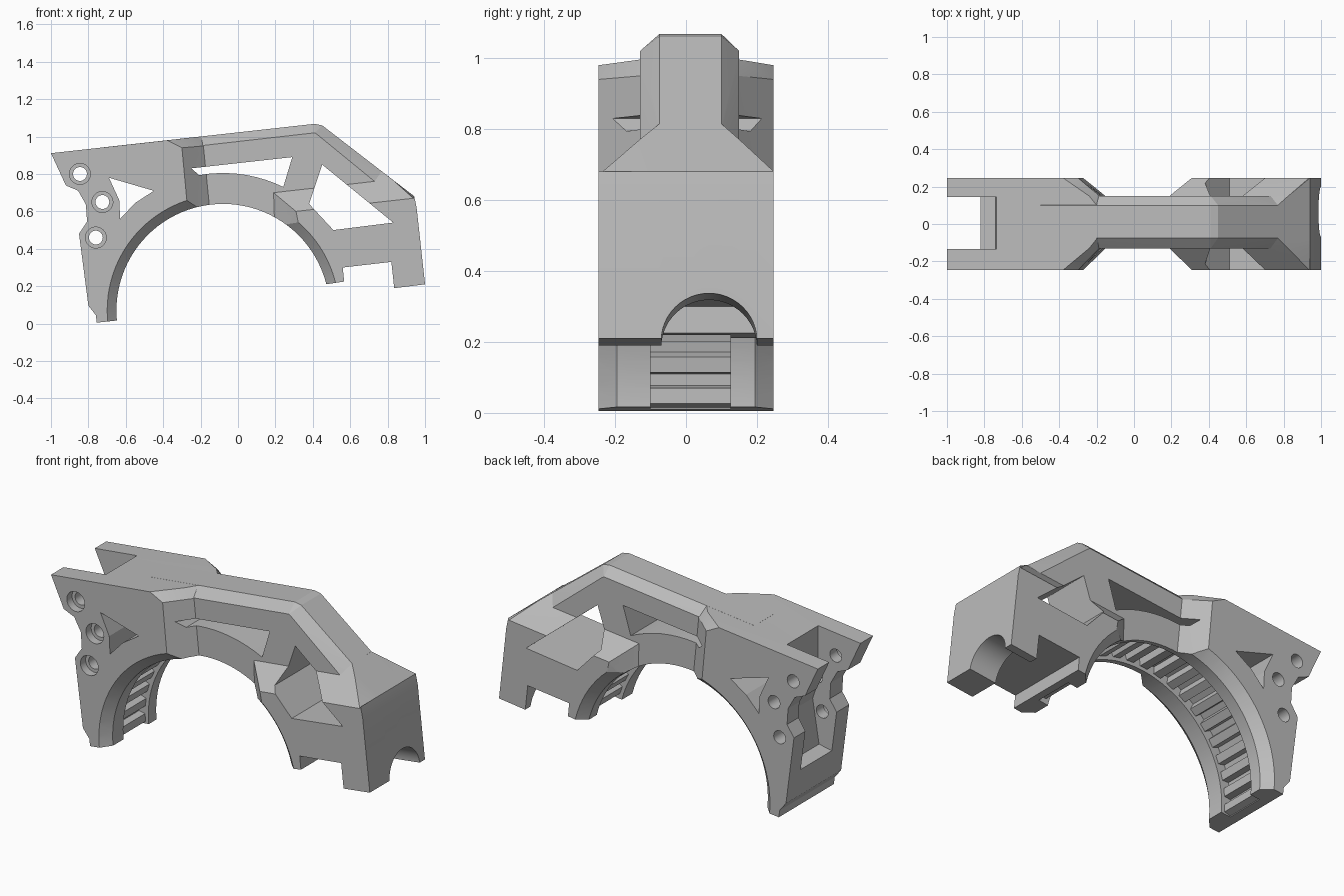
import bpy, bmesh, math
from mathutils import Vector

if "Cube" in bpy.data.objects:
    bpy.data.objects.remove(bpy.data.objects["Cube"], do_unlink=True)

grey = bpy.data.materials.new("matte grey")
grey.use_nodes = True
colour = (0.5, 0.5, 0.5, 1)
grey.diffuse_color = colour
grey.node_tree.nodes["Principled BSDF"].inputs["Base Color"].default_value = colour

BORE = (-0.08, 0.07)
SIDE = 0.247


def loft(name, sections):
    """Solid through matching x-z outlines, each given as (y, points)."""
    bm = bmesh.new()
    rings = [[bm.verts.new((x, y, z)) for x, z in pts] for y, pts in sections]
    n = len(rings[0])
    bm.faces.new(rings[0])
    bm.faces.new(rings[-1])
    for a, b in zip(rings, rings[1:]):
        for i in range(n):
            j = (i + 1) % n
            bm.faces.new((a[i], a[j], b[j], b[i]))
    # Twisted side quads become triangles so every face is flat
    bmesh.ops.triangulate(bm, faces=[f for f in bm.faces if len(f.verts) == 4 and n > 4])
    bmesh.ops.recalc_face_normals(bm, faces=bm.faces)
    mesh = bpy.data.meshes.new(name)
    bm.to_mesh(mesh)
    bm.free()
    mesh.materials.append(grey)
    obj = bpy.data.objects.new(name, mesh)
    bpy.context.collection.objects.link(obj)
    return obj


def prism(name, pts, y0=-0.4, y1=0.4):
    return loft(name, [(y0, pts), (y1, pts)])


def circle(cx, cz, r, n=32):
    return [(cx + r * math.cos(2 * math.pi * i / n), cz + r * math.sin(2 * math.pi * i / n))
            for i in range(n)]


def combine(body, other, operation):
    mod = body.modifiers.new(operation.lower(), 'BOOLEAN')
    mod.operation = operation
    mod.solver = 'EXACT'
    mod.object = other
    bpy.context.view_layer.objects.active = body
    bpy.ops.object.modifier_apply(modifier=mod.name)
    bpy.data.objects.remove(other, do_unlink=True)


# Wide lug end, tapering into the narrow bridge
lug_outline = [(-0.55, 0.027), (-0.755, 0.005), (-0.76, 0.045), (-0.80, 0.096), (-0.85, 0.48),
               (-0.807, 0.545), (-0.813, 0.636), (-0.855, 0.711), (-0.92, 0.738), (-1, 0.911)]
lug_wide = [(-0.38, 0.98), (-0.30, 0.94), (-0.24, 0.3)] + lug_outline
lug_mid = [(-0.24, 0.996), (-0.185, 0.95), (-0.12, 0.3)] + lug_outline
lug_thin = [(-0.20, 1.0), (-0.15, 0.97), (-0.09, 0.3)] + lug_outline
body = loft("bracket_body", [(-SIDE, lug_wide), (-0.13, lug_mid), (-0.08, lug_thin),
                             (0.10, lug_thin), (0.15, lug_mid), (SIDE, lug_wide)])

# Narrow bridge with chamfered top edges
ridge = [(-0.5, 0.967), (0.41, 1.068), (0.45, 1.06), (0.8, 0.79), (0.8, 0.35), (-0.5, 0.3)]
shoulder = [(-0.5, 0.917), (0.41, 1.02), (0.425, 1.01), (0.76, 0.736), (0.76, 0.35), (-0.5, 0.3)]
bridge = loft("bridge", [(-0.13, shoulder), (-0.075, ridge), (0.10, ridge), (0.15, shoulder)])
combine(body, bridge, 'UNION')

# Wide foot block with bevelled upper faces
foot_outline = [(0.942, 0.681), (0.955, 0.62), (1.0, 0.21), (0.84, 0.19), (0.57, 0.225), (0.40, 0.20)]
foot_wide = [(0.35, 0.4), (0.31, 0.60), (0.937, 0.67)] + foot_outline
foot_mid = [(0.20, 0.4), (0.19, 0.70), (0.825, 0.771)] + foot_outline
foot_thin = [(0.15, 0.4), (0.14, 0.745), (0.768, 0.815)] + foot_outline
foot = loft("foot", [(-SIDE, foot_wide), (-0.13, foot_mid), (-0.075, foot_thin),
                     (0.10, foot_thin), (0.15, foot_mid), (SIDE, foot_wide)])
combine(body, foot, 'UNION')

# Large bore with flared rims
bore = loft("bore_cutter", [(y, circle(*BORE, r, 96)) for y, r in
                            ((-0.26, 0.632), (-0.195, 0.57), (0.195, 0.57), (0.26, 0.632))])
combine(body, bore, 'DIFFERENCE')

# Toothed channel inside the bore
teeth, step = [], 2 * math.pi / 42
for i in range(42):
    for part, r in ((0, 0.59), (0.5, 0.59), (0.58, 0.628), (0.92, 0.628)):
        a = (i + part) * step
        teeth.append((BORE[0] + r * math.cos(a), BORE[1] + r * math.sin(a)))
combine(body, prism("teeth_cutter", teeth, -0.10, 0.125), 'DIFFERENCE')

# Slot between the lugs
slot = [(-1.2, 1.1), (-0.735, 1.1), (-0.735, 0.62), (-0.70, 0.52), (-0.74, 0.27), (-1.0, 0.22)]
combine(body, prism("slot_cutter", slot, -0.135, 0.145), 'DIFFERENCE')

# Windows and the gap under the foot
arc = [(BORE[0] + 0.735 * math.cos(math.radians(a)), BORE[1] + 0.735 * math.sin(math.radians(a)))
       for a in range(64, 101, 4)]
windows = {
    "bridge_window": [(-0.25, 0.83), (0.29, 0.89)] + arc,
    "foot_window": [(0.45, 0.85), (0.83, 0.54), (0.51, 0.50), (0.38, 0.64)],
    "lug_window": [(-0.69, 0.78), (-0.45, 0.71), (-0.55, 0.645), (-0.63, 0.56), (-0.635, 0.66)],
    "foot_gap": [(0.58, 0.1), (0.56, 0.30), (0.82, 0.33), (0.845, 0.1)],
}
for name, pts in windows.items():
    combine(body, prism(name, pts), 'DIFFERENCE')

# Pin holes with countersunk seats on the front
for x, z in ((-0.845, 0.80), (-0.725, 0.65), (-0.76, 0.46)):
    combine(body, prism("pin_hole", circle(x, z, 0.037)), 'DIFFERENCE')
    combine(body, prism("pin_seat", circle(x, z, 0.056), -0.4, -0.20), 'DIFFERENCE')

# Arched notch through the end leg
bpy.ops.mesh.primitive_cylinder_add(vertices=48, radius=0.135, depth=0.36, location=(0.93, 0.065, 0.195),
                                    rotation=(0, math.radians(83.5), 0))
arch = bpy.context.object
arch.name = "arch_cutter"
arch.data.materials.append(grey)
combine(body, arch, 'DIFFERENCE')

# Smooth curved faces, keep edges crisp
bpy.ops.object.select_all(action='DESELECT')
body.select_set(True)
bpy.context.view_layer.objects.active = body
bpy.ops.object.shade_smooth_by_angle(angle=math.radians(12))
